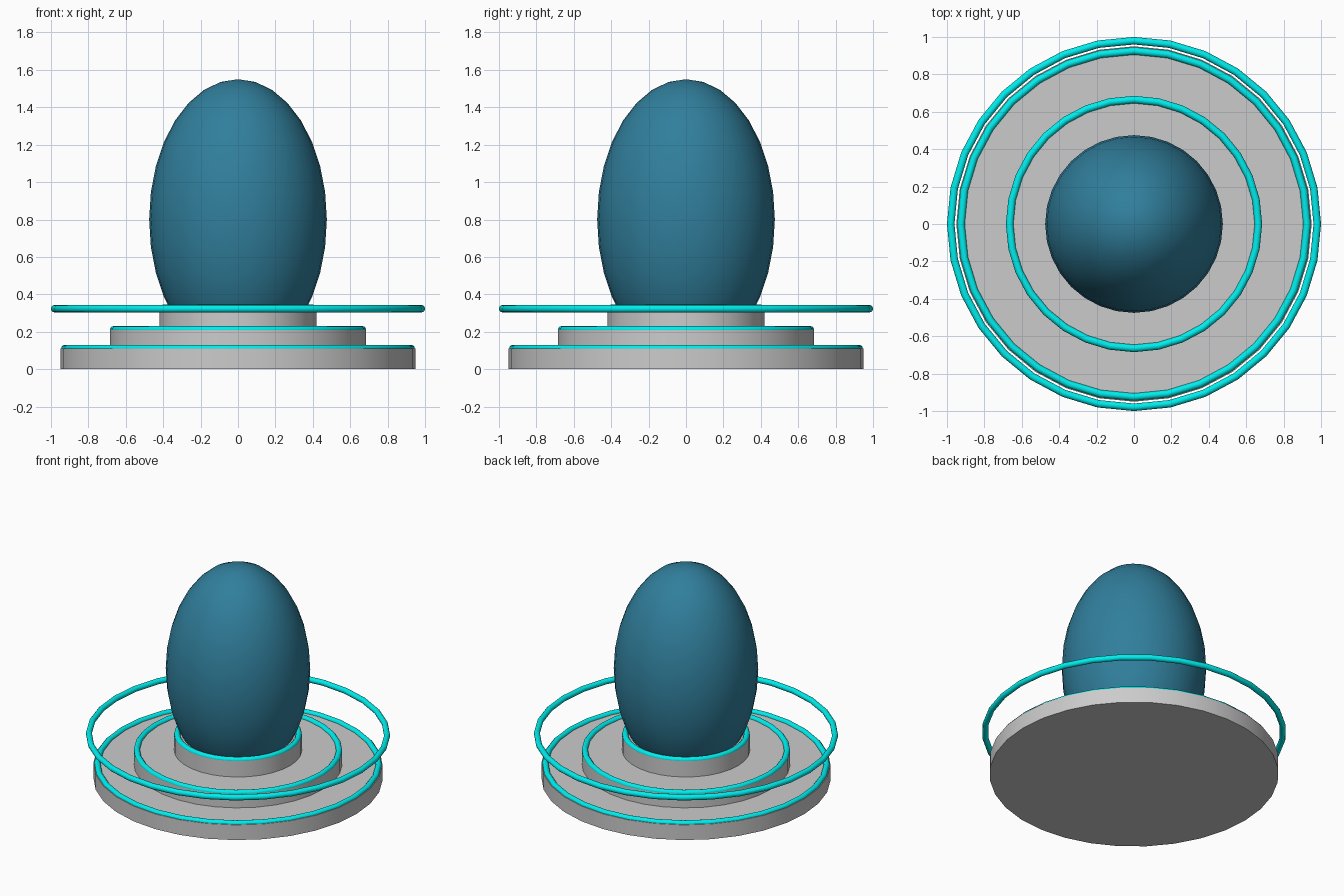
import bpy
import math

if "Cube" in bpy.data.objects:
    bpy.data.objects.remove(bpy.data.objects["Cube"])


def material(name, rgb):
    m = bpy.data.materials.new(name)
    m.diffuse_color = (*rgb, 1)
    m.use_nodes = True
    m.node_tree.nodes["Principled BSDF"].inputs["Base Color"].default_value = m.diffuse_color
    return m


blue = material("deep_blue", (0.03, 0.21, 0.33))
cyan = material("glow_cyan", (0.0, 0.85, 0.85))


def finish(name, mat=None, angle=40):
    ob = bpy.context.object
    ob.name = name
    if mat:
        ob.data.materials.append(mat)
    bpy.ops.object.shade_smooth_by_angle(angle=math.radians(angle))
    return ob


def disc(name, radius, bottom, top):
    bpy.ops.mesh.primitive_cylinder_add(
        vertices=32, radius=radius, depth=top - bottom,
        location=(0, 0, (bottom + top) / 2))
    finish(name)


def ring(name, radius, z):
    bpy.ops.mesh.primitive_torus_add(
        major_radius=radius, minor_radius=0.02,
        major_segments=32, minor_segments=12, location=(0, 0, z))
    finish(name, cyan, 60)


# Stepped pedestal, each step trimmed with a glowing ring
steps = [("lower", 0.95, 0.925, 0.0, 0.11),
         ("middle", 0.685, 0.665, 0.11, 0.21),
         ("upper", 0.42, 0.40, 0.21, 0.325)]
for label, r, ring_r, z0, z1 in steps:
    disc(label + "_step", r, z0, z1)
    ring(label + "_step_ring", ring_r, z1)

# Large ring floating around the pedestal
ring("floating_ring", 0.98, 0.323)

# Egg-shaped pod resting in the upper step
bpy.ops.mesh.primitive_uv_sphere_add(segments=32, ring_count=16, radius=1,
                                     location=(0, 0, 0.8))
egg = finish("egg_pod", blue, 60)
egg.scale = (0.475, 0.475, 0.75)
